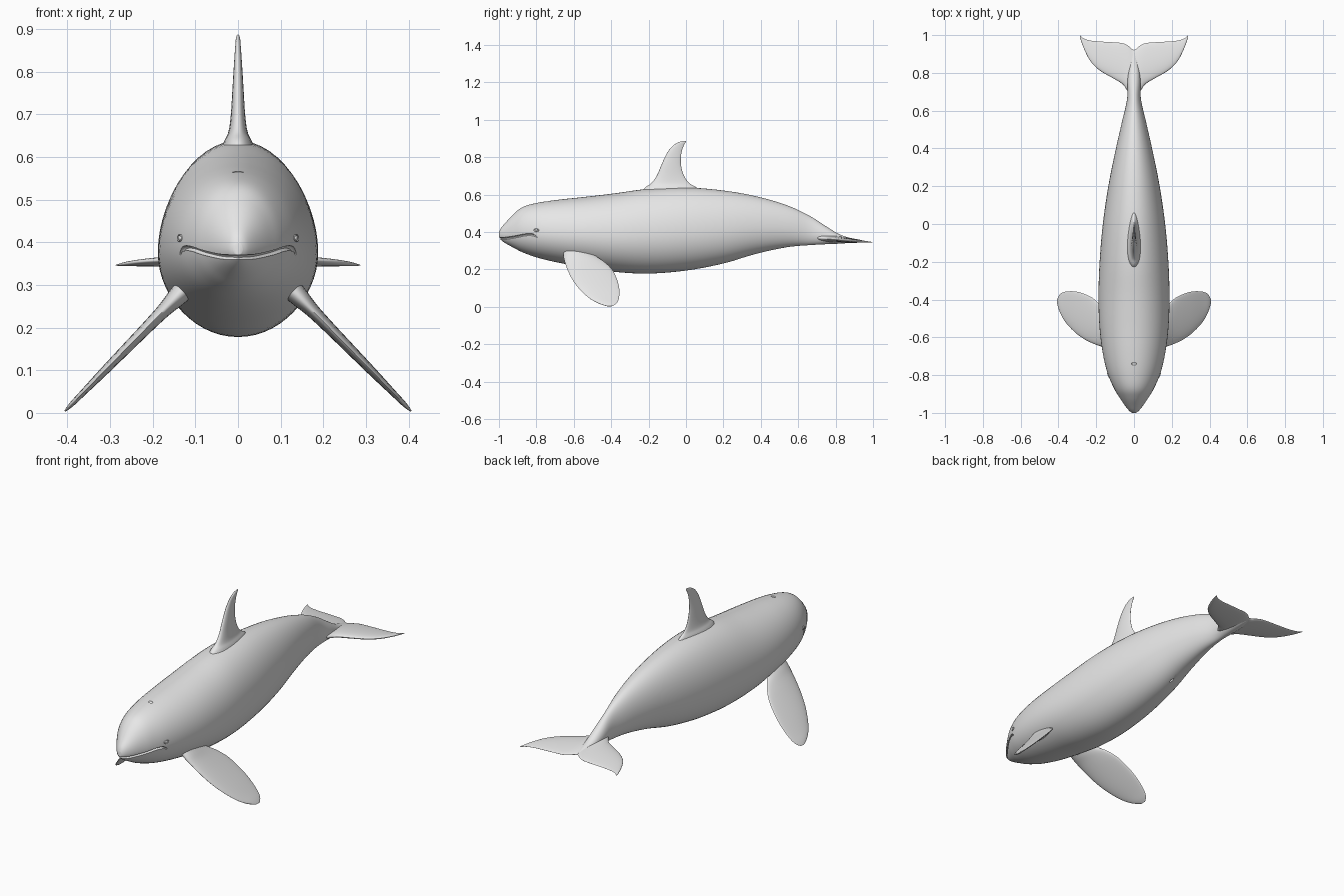
import bpy
import bmesh
import math
from mathutils import Vector

default_cube = bpy.data.objects.get("Cube")
if default_cube:
    bpy.data.objects.remove(default_cube)

skin = bpy.data.materials.new("light_grey_skin")
skin.use_nodes = True
skin.diffuse_color = (0.8, 0.8, 0.8, 1)
skin.node_tree.nodes["Principled BSDF"].inputs["Base Color"].default_value = (0.8, 0.8, 0.8, 1)


def spline(rows, steps):
    """Smooth interpolation through rows of numbers."""
    pts = [rows[0]] + list(rows) + [rows[-1]]
    out = []
    for a, b, c, d in zip(pts, pts[1:], pts[2:], pts[3:]):
        for k in range(steps):
            t = k / steps
            out.append([q + 0.5 * t * (r - p + t * (2*p - 5*q + 4*r - s + t * (3*(q - r) + s - p)))
                        for p, q, r, s in zip(a, b, c, d)])
    return out + [list(rows[-1])]


def finish(obj, angle=45):
    if not obj.data.materials:
        obj.data.materials.append(skin)
    bpy.ops.object.select_all(action='DESELECT')
    obj.select_set(True)
    bpy.context.view_layer.objects.active = obj
    bpy.ops.object.shade_smooth_by_angle(angle=math.radians(angle))


def loft(name, rings):
    """Skin a list of closed rings and cap both ends."""
    bm = bmesh.new()
    loops = [[bm.verts.new(p) for p in ring] for ring in rings]
    n = len(loops[0])
    for a, b in zip(loops, loops[1:]):
        for i in range(n):
            j = (i + 1) % n
            bm.faces.new((a[i], a[j], b[j], b[i]))
    bm.faces.new(loops[0])
    bm.faces.new(loops[-1])
    bmesh.ops.recalc_face_normals(bm, faces=bm.faces)
    mesh = bpy.data.meshes.new(name)
    bm.to_mesh(mesh)
    bm.free()
    obj = bpy.data.objects.new(name, mesh)
    bpy.context.collection.objects.link(obj)
    return obj


def fin(name, stations, place, normal, steps=5, n=28):
    """Loft foil sections; stations are (span, lead, trail, half thickness)."""
    normal = Vector(normal).normalized()
    rings = []
    for span, lead, trail, thick in spline(stations, steps):
        ring = []
        for i in range(n):
            t = math.tau * i / n
            y = lead + (trail - lead) * (1 - math.cos(t)) / 2
            ring.append(place(span, y) + normal * thick * math.sin(t) * (0.9 + 0.25 * math.cos(t)))
        rings.append(ring)
    obj = loft(name, rings)
    finish(obj, 60)
    return obj


# Body stations: y, half width, top, bottom
BODY = spline([
    (-1.0, 0.01, 0.398, 0.37), (-0.99, 0.024, 0.42, 0.358), (-0.965, 0.045, 0.45, 0.34),
    (-0.92, 0.076, 0.498, 0.315), (-0.87, 0.106, 0.535, 0.29), (-0.79, 0.14, 0.557, 0.262),
    (-0.68, 0.166, 0.573, 0.236), (-0.54, 0.183, 0.588, 0.211), (-0.38, 0.188, 0.607, 0.187),
    (-0.2, 0.182, 0.631, 0.178), (0.0, 0.165, 0.638, 0.194), (0.2, 0.136, 0.622, 0.232),
    (0.38, 0.1, 0.59, 0.285), (0.54, 0.064, 0.543, 0.319), (0.66, 0.037, 0.487, 0.33),
    (0.75, 0.035, 0.43, 0.335), (0.82, 0.029, 0.388, 0.338), (0.88, 0.018, 0.368, 0.343),
    (0.915, 0.006, 0.358, 0.349)], 5)


def section(y):
    """Half width, top, bottom and widest height of the body at y."""
    for a, b in zip(BODY, BODY[1:]):
        if a[0] <= y <= b[0]:
            t = (y - a[0]) / (b[0] - a[0])
            w, top, bottom = [p + (q - p) * t for p, q in zip(a[1:], b[1:])]
            return w, top, bottom, bottom + 0.45 * (top - bottom)


def side_point(y, z):
    w, top, bottom, mid = section(y)
    h = top - mid if z > mid else mid - bottom
    return Vector((w * math.sqrt(max(0, 1 - ((z - mid) / h) ** 2)), y, z))


rings = []
for y, w, top, bottom in BODY:
    mid = bottom + 0.45 * (top - bottom)
    ring = []
    for i in range(56):
        t = math.tau * i / 56
        s = math.sin(t)
        ring.append((w * math.cos(t), y, mid + s * (top - mid if s > 0 else mid - bottom)))
    rings.append(ring)
body = loft("body", rings)
body.data.materials.append(skin)


def carve(cutter):
    mod = body.modifiers.new("carve", 'BOOLEAN')
    mod.operation = 'DIFFERENCE'
    mod.solver = 'EXACT'
    mod.object = cutter
    bpy.ops.object.select_all(action='DESELECT')
    body.select_set(True)
    bpy.context.view_layer.objects.active = body
    bpy.ops.object.modifier_apply(modifier=mod.name)
    bpy.data.objects.remove(cutter)


def ellipsoid(name, location, scale):
    bpy.ops.mesh.primitive_uv_sphere_add(segments=20, ring_count=12, radius=1, location=location)
    obj = bpy.context.object
    obj.name = name
    obj.scale = scale
    return obj


# Mouth groove, running round the snout
half = [side_point(y, z) for y, z in spline([
    (-0.795, 0.372), (-0.82, 0.385), (-0.86, 0.385), (-0.91, 0.375), (-0.96, 0.367),
    (-0.99, 0.365)], 4)]
path = half + [Vector((0, -1.0, 0.365))] + [Vector((-p.x, p.y, p.z)) for p in reversed(half)]
line = []
for i, p in enumerate(path):
    d = (path[min(i + 1, len(path) - 1)] - path[max(i - 1, 0)]).normalized()
    side = d.cross(Vector((0, 0, 1))).normalized()
    up = side.cross(d)
    r = 0.002 + 0.004 * min(1, i / 4, (len(path) - 1 - i) / 4)
    line.append([p + r * (side * 1.6 * math.cos(a) + up * math.sin(a))
                 for a in [math.tau * k / 10 for k in range(10)]])
carve(loft("mouth_cutter", line))

# Blowhole and belly slit
carve(ellipsoid("blowhole_cutter", (0, -0.74, section(-0.74)[1]), (0.013, 0.008, 0.007)))
carve(ellipsoid("slit_cutter", (0, 0.3, section(0.3)[2]), (0.005, 0.03, 0.007)))
finish(body, 40)

# Eyes with a lid ring
for name, sx in (("left", 1), ("right", -1)):
    p = side_point(-0.8, 0.41)
    p.x *= sx
    turn = Vector((sx, -0.42, 0.08)).to_track_quat('Z', 'Y')
    eye = ellipsoid(name + "_eye", p, (0.009, 0.006, 0.004))
    bpy.ops.mesh.primitive_torus_add(major_segments=24, minor_segments=8, major_radius=0.011,
                                     minor_radius=0.0025, location=p)
    lid = bpy.context.object
    lid.name = name + "_eyelid"
    lid.scale = (1.15, 0.65, 1)
    for obj in (eye, lid):
        obj.rotation_euler = turn.to_euler()
        finish(obj)

# Dorsal fin, flared into the back
fin("dorsal_fin", [
    (0.59, -0.25, 0.09, 0.055), (0.635, -0.222, 0.06, 0.036), (0.66, -0.187, 0.02, 0.024),
    (0.7, -0.157, -0.01, 0.018), (0.76, -0.131, -0.027, 0.014), (0.82, -0.103, -0.025, 0.01),
    (0.86, -0.072, -0.013, 0.007), (0.88, -0.04, -0.002, 0.005), (0.888, -0.015, 0.0, 0.001)],
    lambda s, y: Vector((0, y, s)), (1, 0, 0))

# Pectoral flippers, angled down and out
FLIPPER = [
    (0.11, -0.655, -0.52, 0.03), (0.145, -0.655, -0.48, 0.024), (0.175, -0.648, -0.435, 0.018),
    (0.214, -0.634, -0.395, 0.015), (0.263, -0.61, -0.37, 0.013), (0.312, -0.574, -0.357, 0.011),
    (0.361, -0.522, -0.358, 0.008), (0.39, -0.472, -0.37, 0.006), (0.406, -0.425, -0.395, 0.002)]
for name, sx in (("left", 1), ("right", -1)):
    fin(name + "_flipper", FLIPPER,
        lambda s, y: Vector((sx * s, y, 0.265 - 1.02 * (s - 0.15))), (sx, 0, 1))

# Tail flukes, tip to tip
FLUKE = [
    (0.03, 0.70, 0.943, 0.018), (0.06, 0.74, 0.957, 0.016), (0.11, 0.771, 0.962, 0.014),
    (0.18, 0.812, 0.966, 0.011), (0.23, 0.861, 0.971, 0.008), (0.265, 0.928, 0.982, 0.005),
    (0.287, 0.99, 1.0, 0.001)]
fin("tail_flukes",
    [(-s, a, b, t) for s, a, b, t in reversed(FLUKE)] + [(0, 0.69, 0.922, 0.018)] + FLUKE,
    lambda s, y: Vector((s, y, 0.346 + 0.08 * (1 - y) * (1 - abs(s)))), (0, 0, 1))
